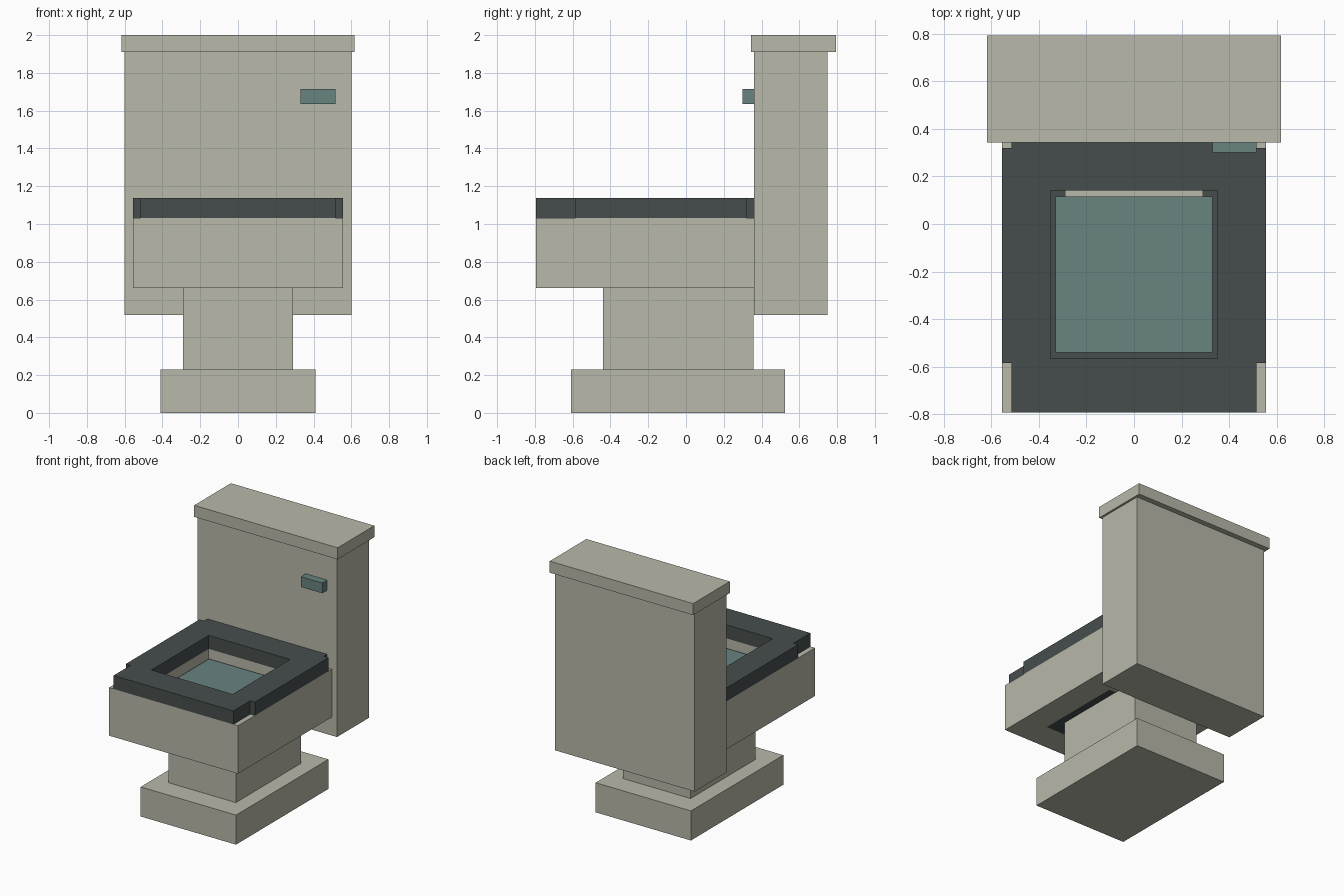
import bpy
import bmesh

if "Cube" in bpy.data.objects:
    bpy.data.objects.remove(bpy.data.objects["Cube"], do_unlink=True)


def material(name, r, g, b):
    mat = bpy.data.materials.new(name)
    mat.use_nodes = True
    mat.diffuse_color = (r, g, b, 1)
    bsdf = next(n for n in mat.node_tree.nodes if n.type == "BSDF_PRINCIPLED")
    bsdf.inputs["Base Color"].default_value = (r, g, b, 1)
    return mat


ceramic = material("warm grey ceramic", 0.479, 0.479, 0.402)
charcoal = material("charcoal", 0.061, 0.076, 0.074)
teal = material("dull teal", 0.138, 0.227, 0.216)


def rectangle(x0, x1, y0, y1):
    return [(x0, y0), (x1, y0), (x1, y1), (x0, y1)]


def slab(name, loops, z0, z1, mat):
    """Extrude an outline, with any further loops as holes, from z0 to z1."""
    bm = bmesh.new()
    edges = []
    for loop in loops:
        verts = [bm.verts.new((x, y, z0)) for x, y in loop]
        edges += [bm.edges.new((a, b)) for a, b in zip(verts, verts[1:] + verts[:1])]
    if len(loops) == 1:
        bm.faces.new(verts)
    else:
        bmesh.ops.triangle_fill(bm, edges=edges, use_beauty=True)
    top = bmesh.ops.extrude_face_region(bm, geom=bm.faces[:], use_keep_orig=True)
    bmesh.ops.translate(bm, vec=(0, 0, z1 - z0),
                        verts=[g for g in top["geom"] if isinstance(g, bmesh.types.BMVert)])
    bmesh.ops.recalc_face_normals(bm, faces=bm.faces[:])
    mesh = bpy.data.meshes.new(name)
    bm.to_mesh(mesh)
    bm.free()
    mesh.materials.append(mat)
    obj = bpy.data.objects.new(name, mesh)
    bpy.context.collection.objects.link(obj)
    return obj


def box(name, x0, x1, y0, y1, z0, z1, mat):
    return slab(name, [rectangle(x0, x1, y0, y1)], z0, z1, mat)


# Foot and pedestal
box("foot", -0.41, 0.41, -0.61, 0.525, 0, 0.23, ceramic)
box("pedestal", -0.29, 0.29, -0.44, 0.357, 0.23, 0.68, ceramic)

# Bowl with a square well, its dark floor and the water
well = rectangle(-0.35, 0.35, -0.565, 0.14)
bowl_outline = rectangle(-0.555, 0.555, -0.793, 0.36)
slab("bowl", [bowl_outline, well], 0.66, 1.033, ceramic)
box("bowl_floor", -0.35, 0.35, -0.565, 0.14, 0.661, 0.67, charcoal)
box("water", -0.33, 0.33, -0.54, 0.115, 0.94, 0.97, teal)

# Seat ring, notched at its four corners
right_side = [(0.515, -0.793), (0.515, -0.585), (0.555, -0.585),
              (0.555, 0.32), (0.515, 0.32), (0.515, 0.36)]
left_side = [(-x, y) for x, y in reversed(right_side)]
slab("seat", [right_side + left_side, well], 1.033, 1.138, charcoal)

# Tank, lid and flush handle
box("tank", -0.6, 0.6, 0.36, 0.75, 0.517, 1.91, ceramic)
box("tank_lid", -0.617, 0.617, 0.343, 0.793, 1.91, 2.0, ceramic)
box("flush_handle", 0.33, 0.515, 0.3, 0.36, 1.635, 1.715, teal)
